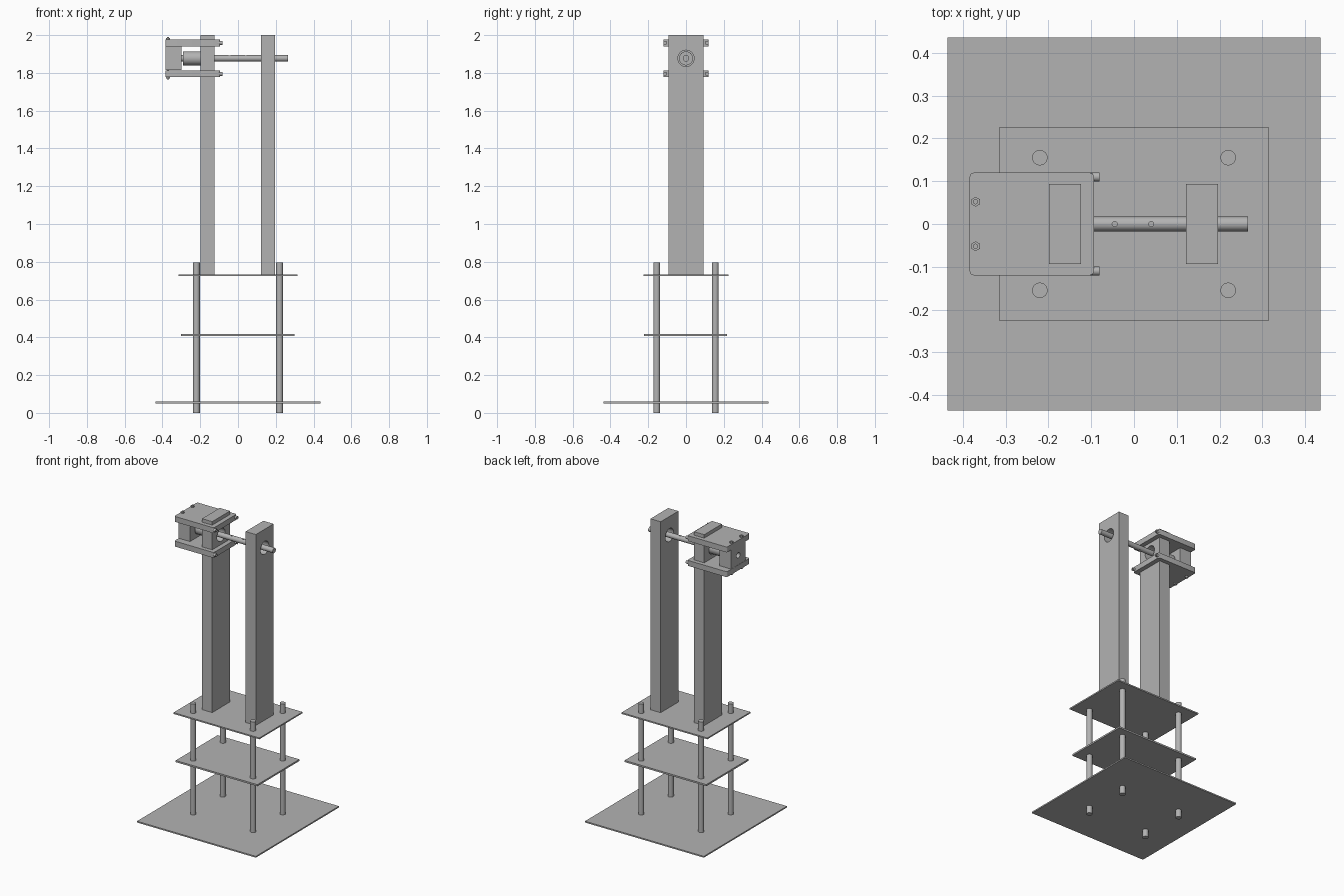
import bpy
import bmesh
import math
from mathutils import Matrix

if "Cube" in bpy.data.objects:
    bpy.data.objects.remove(bpy.data.objects["Cube"], do_unlink=True)

GREY = (0.45, 0.45, 0.45, 1.0)
grey = bpy.data.materials.new("plain_grey")
grey.use_nodes = True
grey.diffuse_color = GREY
grey.node_tree.nodes["Principled BSDF"].inputs["Base Color"].default_value = GREY

AXIS_Z = 1.877   # height of the shaft
TURN_X = Matrix.Rotation(math.pi / 2, 4, "Y")


def finish(name, bm, smooth=False):
    mesh = bpy.data.meshes.new(name)
    bm.to_mesh(mesh)
    bm.free()
    mesh.materials.append(grey)
    obj = bpy.data.objects.new(name, mesh)
    bpy.context.collection.objects.link(obj)
    if smooth:
        activate(obj)
        bpy.ops.object.shade_smooth_by_angle(angle=math.radians(35))
    return obj


def activate(obj):
    bpy.ops.object.select_all(action="DESELECT")
    obj.select_set(True)
    bpy.context.view_layer.objects.active = obj


def box(name, x, y, z, corner=0.0):
    """Box from three (low, high) ranges, with optional rounded upright edges."""
    bm = bmesh.new()
    bmesh.ops.create_cube(bm, size=1)
    for v in bm.verts:
        for i, (low, high) in enumerate((x, y, z)):
            v.co[i] = low if v.co[i] < 0 else high
    if corner:
        upright = [e for e in bm.edges
                   if abs(e.verts[0].co.z - e.verts[1].co.z) > 0.001]
        bmesh.ops.bevel(bm, geom=upright, offset=corner, segments=4,
                        profile=0.5, affect="EDGES")
    return finish(name, bm, corner > 0)


def cylinder(name, radius, length, centre, along_x=False, sides=32, socket=0.0):
    """Cylinder along z or x; a socket depth sinks a recess in its positive end."""
    bm = bmesh.new()
    bmesh.ops.create_cone(bm, cap_ends=True, segments=sides, radius1=radius,
                          radius2=radius, depth=length)
    if socket:
        top = max(bm.faces, key=lambda f: f.calc_center_median().z)
        bmesh.ops.inset_region(bm, faces=[top], thickness=radius * 0.45)
        rim = bmesh.ops.extrude_discrete_faces(bm, faces=[top])["faces"]
        bmesh.ops.translate(bm, verts=list(rim[0].verts), vec=(0, 0, -socket))
    if along_x:
        bm.transform(TURN_X)
    bm.transform(Matrix.Translation(centre))
    return finish(name, bm, True)


def drill(obj, radius, length, centre, along_x=False):
    cutter = cylinder("cutter", radius, length, centre, along_x)
    cutter.hide_render = True
    mod = obj.modifiers.new("hole", "BOOLEAN")
    mod.operation = "DIFFERENCE"
    mod.solver = "EXACT"
    mod.object = cutter
    activate(obj)
    bpy.ops.object.modifier_apply(modifier=mod.name)
    bpy.data.objects.remove(cutter, do_unlink=True)
    bpy.ops.object.shade_smooth_by_angle(angle=math.radians(35))


# Stacked plates
box("base_plate", (-0.436, 0.436), (-0.436, 0.436), (0.051, 0.06))
box("middle_plate", (-0.302, 0.298), (-0.222, 0.218), (0.406, 0.417))
box("upper_plate", (-0.315, 0.315), (-0.226, 0.226), (0.724, 0.733))

# Four support rods
for sx, side in ((-1, "right"), (1, "left")):
    for sy, end in ((-1, "front"), (1, "back")):
        cylinder(f"{end}_{side}_rod", 0.018, 0.795,
                 (sx * 0.22, sy * 0.155, 0.3975))

# Two tall posts with a shaft hole each
for name, x0 in (("right_post", -0.199), ("left_post", 0.121)):
    post = box(name, (x0, x0 + 0.075), (-0.093, 0.093), (0.73, 2.0))
    drill(post, 0.043, 0.2, (x0 + 0.037, 0, AXIS_Z), along_x=True)

# Shaft with two cross holes, and its coupler
shaft = cylinder("shaft", 0.017, 0.585, (-0.0265, 0, AXIS_Z), along_x=True)
for x in (-0.045, 0.04):
    drill(shaft, 0.006, 0.1, (x, 0, AXIS_Z))
cylinder("coupler", 0.037, 0.105, (-0.2375, 0, AXIS_Z), along_x=True)

# Clamp: end block between two plates
block = box("clamp_block", (-0.384, -0.3), (-0.075, 0.075), (1.814, 1.942))
drill(block, 0.018, 0.2, (-0.342, 0, AXIS_Z), along_x=True)
for s, name in ((-1, "lower"), (1, "upper")):
    z = AXIS_Z + s * 0.082
    box(f"{name}_clamp_plate", (-0.384, -0.094), (-0.12, 0.12),
        (z - 0.018, z + 0.018), corner=0.01)
    for sy, end in ((-1, "front"), (1, "back")):
        # Screw heads on the inner edge of the plate
        cylinder(f"{name}_{end}_edge_screw", 0.0105, 0.03,
                 (-0.096, sy * 0.11, z), along_x=True, sides=24, socket=0.006)
        # Nuts on the outside of the plate
        cylinder(f"{name}_{end}_nut", 0.0115, 0.009,
                 (-0.37, sy * 0.052, AXIS_Z + s * 0.1035), sides=6)

# Bolts running down through the clamp
for sy, end in ((-1, "front"), (1, "back")):
    cylinder(f"{end}_clamp_bolt", 0.006, 0.224,
             (-0.37, sy * 0.052, AXIS_Z), sides=20)
